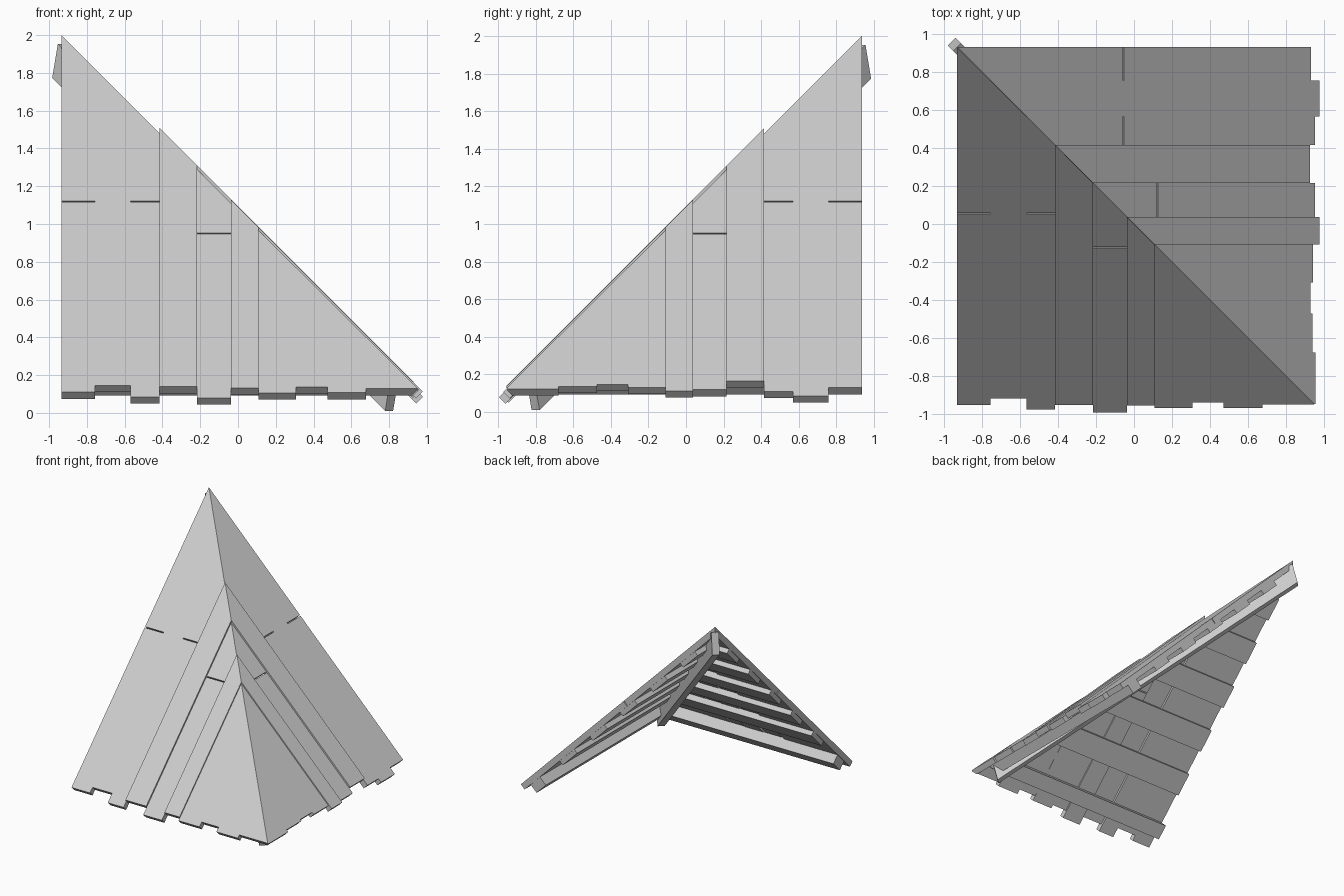
import bpy
import bmesh
from mathutils import Vector

cube = bpy.data.objects.get("Cube")
if cube:
    bpy.data.objects.remove(cube, do_unlink=True)

wood = bpy.data.materials.new("grey_wood")
wood.use_nodes = True
GREY = (0.6, 0.6, 0.6, 1)
wood.diffuse_color = GREY
wood.node_tree.nodes["Principled BSDF"].inputs["Base Color"].default_value = GREY

HEIGHT = 1.065   # roof surface height over the centre
GABLE = -0.935   # open end of each slope
THICK = 0.05     # plank thickness
R = 0.7071


def finish(name, bm):
    bmesh.ops.recalc_face_normals(bm, faces=bm.faces)
    mesh = bpy.data.meshes.new(name)
    bm.to_mesh(mesh)
    bm.free()
    mesh.materials.append(wood)
    obj = bpy.data.objects.new(name, mesh)
    bpy.context.collection.objects.link(obj)


def add_box(bm, place, a, b, c):
    """Box over three ranges, each corner mapped by place()."""
    v = [bm.verts.new(place(i, j, k)) for i in a for j in b for k in c]
    for f in ((0, 1, 3, 2), (4, 5, 7, 6), (0, 1, 5, 4),
              (2, 3, 7, 6), (0, 2, 6, 4), (1, 3, 7, 5)):
        bm.faces.new([v[i] for i in f])


def slab(name, across, along, depth, side):
    """Board lying on one 45 degree slope, mitred at the hip."""
    bm = bmesh.new()
    add_box(bm, lambda x, s, d: Vector((x, s + R * d, HEIGHT + s - R * d)),
            across, along, depth)
    bmesh.ops.recalc_face_normals(bm, faces=bm.faces)
    cut = bmesh.ops.bisect_plane(bm, geom=bm.verts[:] + bm.edges[:] + bm.faces[:],
                                 plane_co=(0, 0, 0), plane_no=(1, 1, 0),
                                 clear_outer=True)
    rim = [e for e in cut["geom_cut"] if isinstance(e, bmesh.types.BMEdge)]
    bmesh.ops.holes_fill(bm, edges=[e for e in rim if e.is_valid], sides=0)
    if side == "left":
        for v in bm.verts:
            v.co.x, v.co.y = -v.co.y, -v.co.x
    finish(f"{side}_{name}", bm)


edges = [GABLE, -0.757, -0.568, -0.416, -0.216, -0.038, 0.108, 0.308, 0.473, 0.678, 0.95]
lifts = [0, 0, 0, 0.02, 0.006, 0.018, 0.008, 0.01, 0.01, 0.012]
joints = {0: 0.055, 2: 0.055, 4: -0.12}
eaves = {
    "front": [-0.955, -0.92, -0.98, -0.94, -0.99, -0.945, -0.965, -0.935, -0.965, -0.945],
    "left": [-0.935, -0.98, -0.955, -0.915, -0.95, -0.965, -0.94, -0.925, -0.935, -0.95],
}

for side, ends in eaves.items():
    # Planks running up the slope, some made of two lengths
    for i, end in enumerate(ends):
        across = (edges[i], edges[i + 1])
        top = 0.2 - edges[i]
        depth = (-lifts[i], THICK - lifts[i])
        if i in joints:
            slab(f"lower_plank_{i}", across, (end, joints[i] - 0.003), depth, side)
            slab(f"upper_plank_{i}", across, (joints[i] + 0.003, top), depth, side)
        else:
            slab(f"plank_{i}", across, (end, top), depth, side)
    # Battens under the planks
    for i in range(5):
        s = -0.6 + 0.29 * i
        slab(f"batten_{i}", (GABLE + 0.005, 1), (s, s + 0.14), (THICK - 0.01, 0.09), side)
    # Beam along the eave
    slab("eave_beam", (GABLE + 0.005, 1), (-0.88, -0.79), (THICK - 0.01, 0.13), side)

# Rafter under the hip, sloping along the diagonal
bm = bmesh.new()
add_box(bm, lambda t, w, d: Vector((t - 0.03 * d + w, -t + 0.03 * d + w, 1.02 - t - 0.18 * d)),
        (-0.933, 0.83), (-0.021, 0.021), (0, 1))
finish("hip_rafter", bm)
